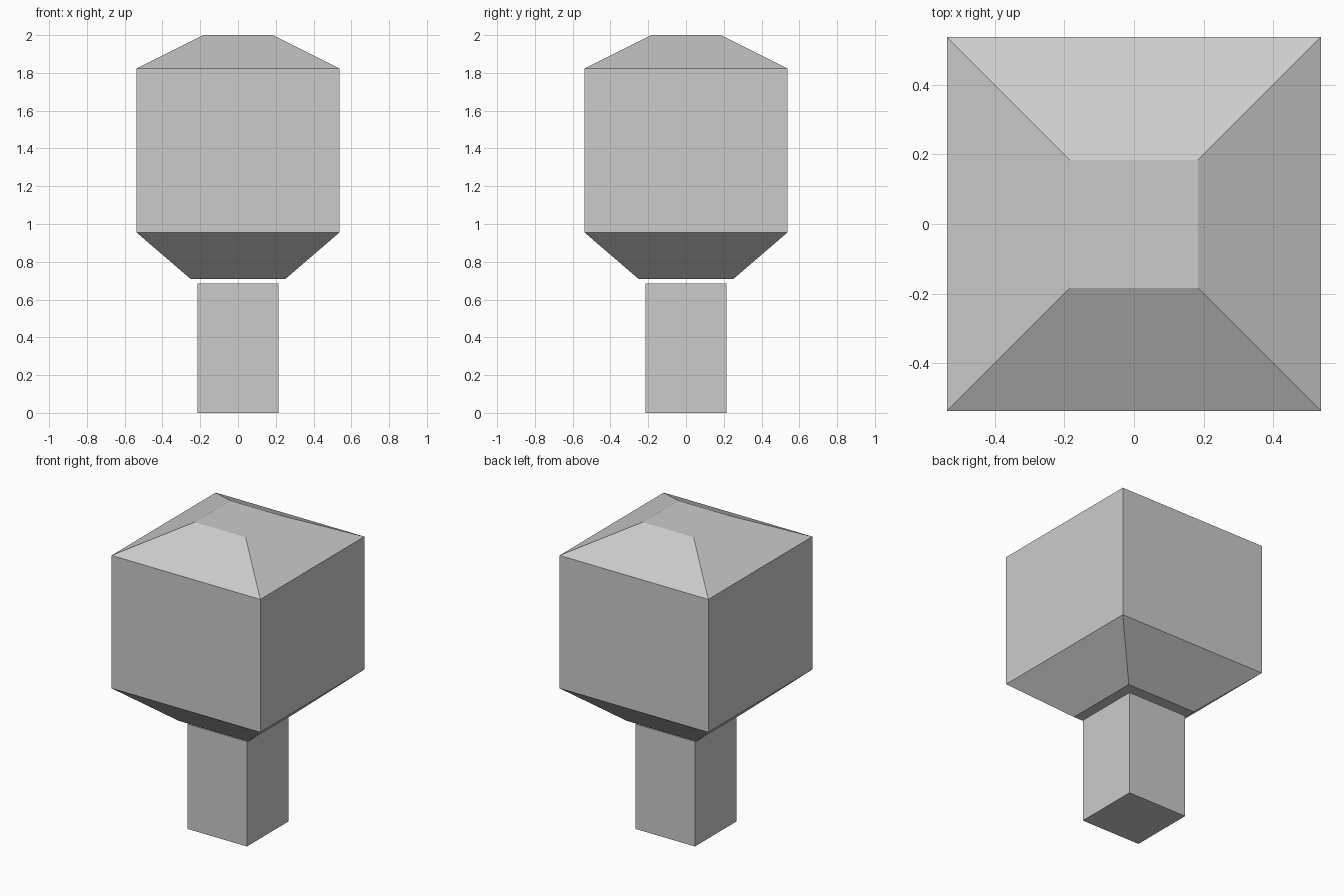
import bpy
import bmesh

if "Cube" in bpy.data.objects:
    bpy.data.objects.remove(bpy.data.objects["Cube"])


def square_loft(name, sections):
    """Closed solid through square sections given as (half_width, z)."""
    bm = bmesh.new()
    rings = [[bm.verts.new((sx * h, sy * h, z))
              for sx, sy in ((-1, -1), (1, -1), (1, 1), (-1, 1))]
             for h, z in sections]
    bm.faces.new(rings[0][::-1])
    bm.faces.new(rings[-1])
    for low, high in zip(rings, rings[1:]):
        for i in range(4):
            j = (i + 1) % 4
            bm.faces.new((low[i], low[j], high[j], high[i]))
    mesh = bpy.data.meshes.new(name)
    bm.to_mesh(mesh)
    bm.free()
    obj = bpy.data.objects.new(name, mesh)
    bpy.context.collection.objects.link(obj)
    return obj


# Square post standing on the ground
square_loft("post", [(0.215, 0.0), (0.215, 0.685)])

# Block head with tapered underside and hipped top, floating just above the post
square_loft("head", [(0.252, 0.71), (0.537, 0.955), (0.537, 1.823), (0.184, 2.0)])
